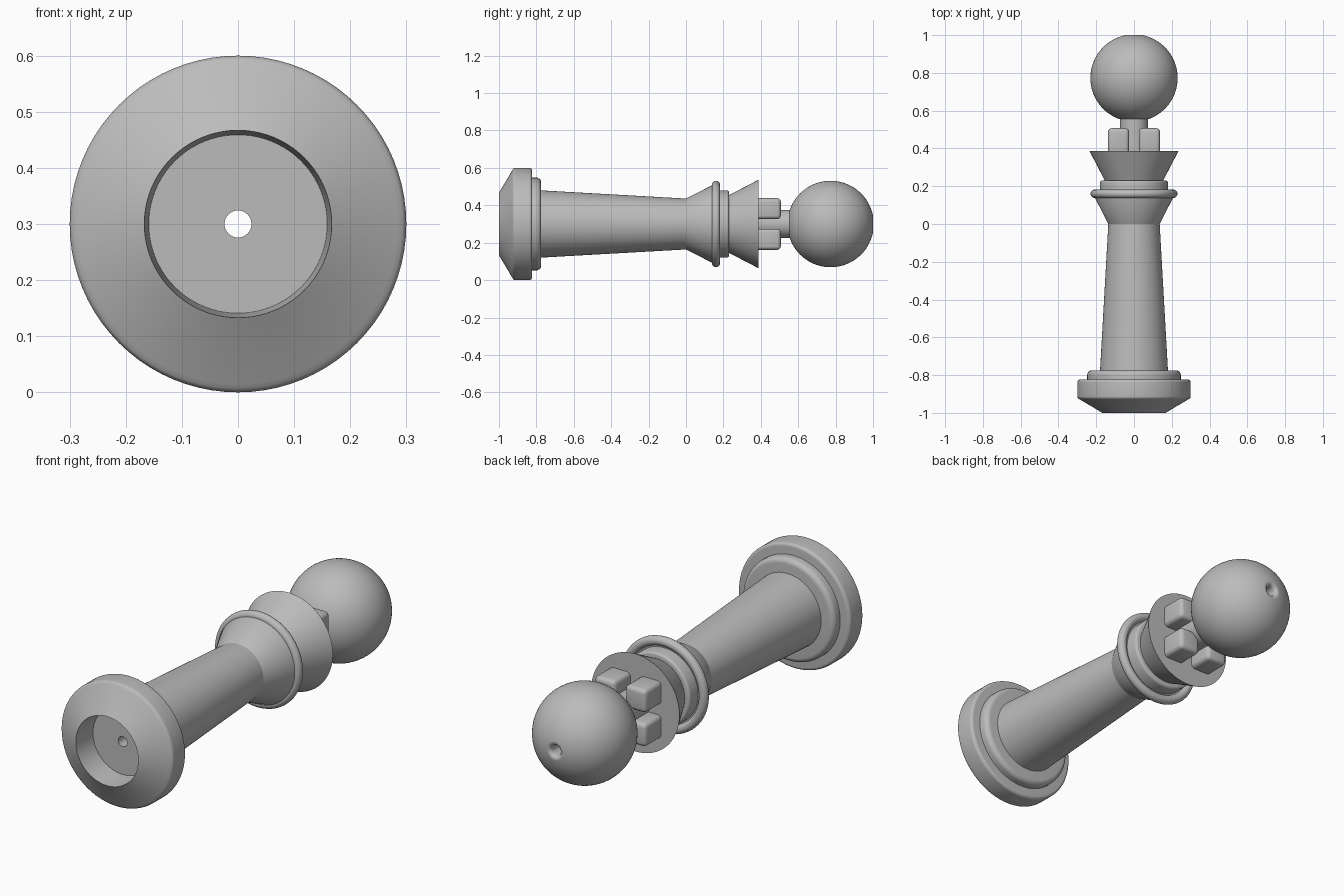
import bpy, bmesh
from math import sin, cos, pi, radians
from mathutils import Matrix, Vector

cube = bpy.data.objects.get("Cube")
if cube:
    bpy.data.objects.remove(cube)

AXIS_Z = 0.3
BORE = 0.024
SEGMENTS = 80

grey = bpy.data.materials.new("plain grey")
grey.use_nodes = True
colour = (0.5, 0.5, 0.5, 1)
grey.diffuse_color = colour
grey.node_tree.nodes["Principled BSDF"].inputs["Base Color"].default_value = colour


def finish(bm, name, angle=30):
    bmesh.ops.recalc_face_normals(bm, faces=bm.faces)
    mesh = bpy.data.meshes.new(name)
    bm.to_mesh(mesh)
    bm.free()
    mesh.materials.append(grey)
    obj = bpy.data.objects.new(name, mesh)
    obj.location.z = AXIS_Z
    bpy.context.collection.objects.link(obj)
    bpy.ops.object.select_all(action='DESELECT')
    obj.select_set(True)
    bpy.context.view_layer.objects.active = obj
    bpy.ops.object.shade_smooth_by_angle(angle=radians(angle))
    return obj


def arc(y, r, radius, start, end, steps=6):
    """Points of an arc in (y, radius) space, angles in degrees from +y."""
    turns = [radians(start + (end - start) * i / steps) for i in range(steps + 1)]
    return [(y + radius * cos(a), r + radius * sin(a)) for a in turns]


def lathe(name, profile):
    """Revolve a closed (y, radius) profile around the lengthwise axis."""
    bm = bmesh.new()
    verts = [bm.verts.new((r, y, 0)) for y, r in profile]
    edges = [bm.edges.new((v, verts[i - 1])) for i, v in enumerate(verts)]
    bmesh.ops.spin(bm, geom=verts + edges, cent=(0, 0, 0), axis=(0, 1, 0),
                   angle=2 * pi, steps=SEGMENTS)
    bmesh.ops.remove_doubles(bm, verts=bm.verts, dist=0.0002)
    return finish(bm, name)


# Foot with a shallow recess in its end
lathe("foot",
      [(-0.88, BORE), (-0.88, 0.159), (-1, 0.167), (-0.93, 0.285)]
      + arc(-0.912, 0.282, 0.018, 140, 90, 4)
      + arc(-0.838, 0.285, 0.015, 90, 0)
      + [(-0.823, BORE)])

# Rounded step above the foot
lathe("foot_step",
      [(-0.83, BORE), (-0.83, 0.248)]
      + arc(-0.8, 0.223, 0.025, 90, 0)
      + [(-0.775, BORE)])

# Tapered shaft and flare
lathe("shaft", [(-0.78, BORE), (-0.78, 0.18), (0, 0.136), (0.145, 0.21),
                (0.165, 0.21), (0.165, BORE)])

# Rounded ring and collar
lathe("ring", arc(0.16, 0.208, 0.022, 0, 345, 23))
lathe("collar", [(0.16, BORE), (0.16, 0.18)]
      + arc(0.218, 0.168, 0.012, 90, 0, 4) + [(0.23, BORE)])

# Flaring crown
lathe("crown", [(0.225, BORE), (0.225, 0.152), (0.387, 0.236), (0.387, BORE)])

# Four rounded prongs on the crown
for side, sx in (("left", 1), ("right", -1)):
    for level, sz in (("upper", 1), ("lower", -1)):
        bm = bmesh.new()
        size = Matrix.Diagonal((0.112, 0.14, 0.112, 1))
        place = Matrix.Translation(Vector((sx * 0.082, 0.437, sz * 0.082)))
        bmesh.ops.create_cube(bm, size=1, matrix=place @ size)
        bmesh.ops.bevel(bm, geom=bm.edges[:], offset=0.02, segments=4,
                        profile=0.5, affect='EDGES')
        finish(bm, f"{level}_{side}_prong", 40)

# Stem and ball, with a rounded mouth where the bore leaves the ball
lathe("stem", [(0.38, BORE), (0.38, 0.075), (0.58, 0.075), (0.58, BORE)])
lathe("ball", [(0.55, BORE)] + arc(0.773, 0, 0.231, 168, 12, 48)
      + arc(0.982, 0.042, 0.018, 20, -90, 6)[1:]
      + [(0.96, BORE)])
